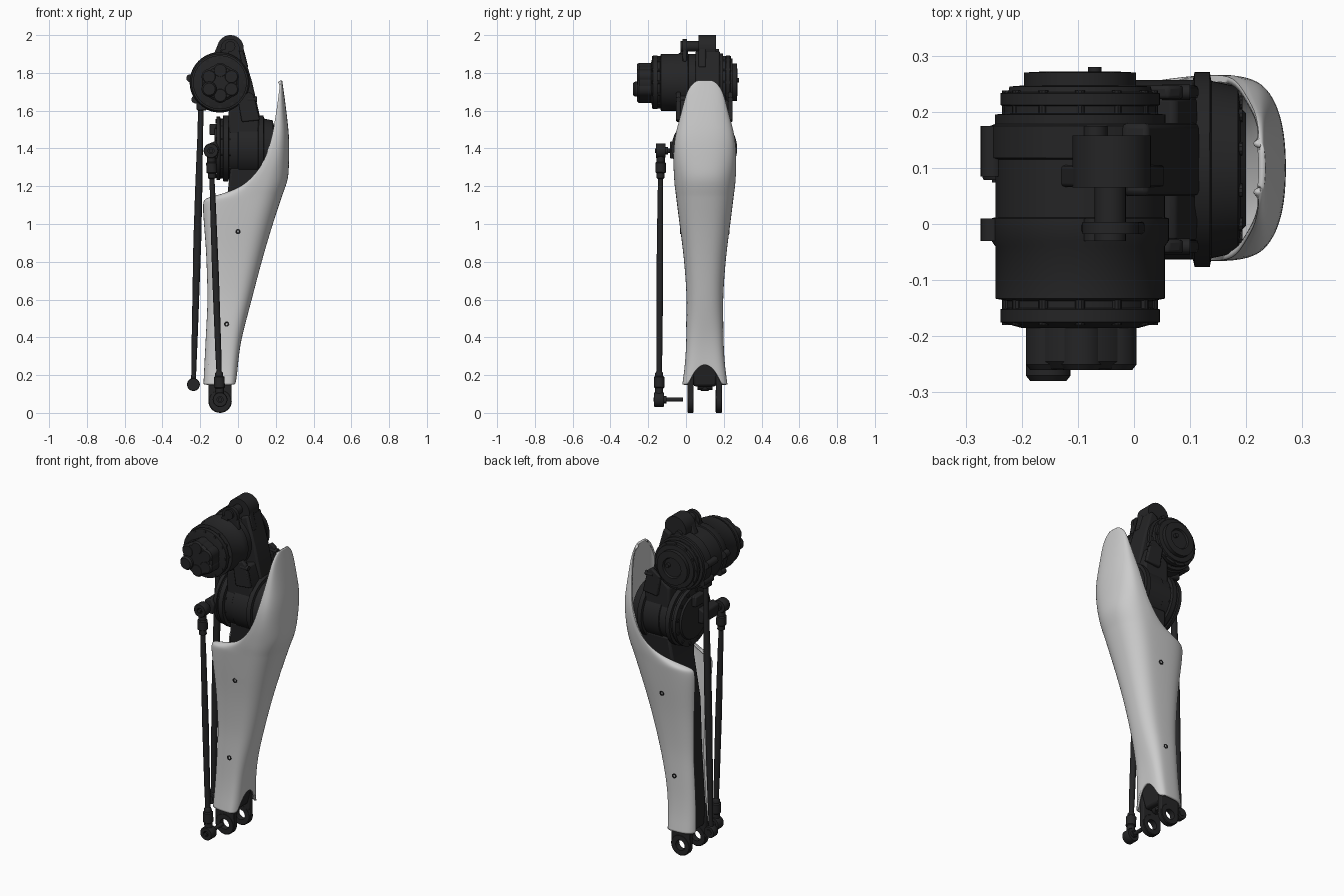
import bpy, bmesh, math
from mathutils import Vector

if "Cube" in bpy.data.objects:
    bpy.data.objects.remove(bpy.data.objects["Cube"])

dark = bpy.data.materials.new("dark_metal")
dark.diffuse_color = (0.018, 0.018, 0.019, 1)
dark.use_nodes = True
dark.node_tree.nodes["Principled BSDF"].inputs["Base Color"].default_value = dark.diffuse_color


def finish(name, bm, mat=dark, bevel=0, recalc=True, angle=35):
    if recalc:
        bmesh.ops.recalc_face_normals(bm, faces=bm.faces)
    me = bpy.data.meshes.new(name)
    bm.to_mesh(me)
    bm.free()
    ob = bpy.data.objects.new(name, me)
    bpy.context.collection.objects.link(ob)
    if mat:
        me.materials.append(mat)
    if bevel:
        m = ob.modifiers.new("bevel", 'BEVEL')
        m.width, m.segments = bevel, 2
    bpy.ops.object.select_all(action='DESELECT')
    bpy.context.view_layer.objects.active = ob
    ob.select_set(True)
    bpy.ops.object.shade_smooth_by_angle(angle=math.radians(angle))
    return ob


def lathe(name, origin, axis, profile, n=40, tube=False):
    """Turned part: profile is (distance along axis, radius)."""
    q = Vector(axis).to_track_quat('Z', 'Y')
    bm = bmesh.new()
    rings = [[bm.verts.new(Vector(origin) + q @ Vector((r * math.cos(k * math.tau / n), r * math.sin(k * math.tau / n), t)))
              for k in range(n)] for t, r in profile]
    pairs = list(zip(rings, rings[1:] + rings[:1])) if tube else list(zip(rings, rings[1:]))
    for a, b in pairs:
        for k in range(n):
            j = (k + 1) % n
            bm.faces.new((a[k], a[j], b[j], b[k]))
    if not tube:
        bm.faces.new(rings[0])
        bm.faces.new(rings[-1])
    return finish(name, bm)


def rod(name, p, q, r, n=20):
    d = Vector(q) - Vector(p)
    return lathe(name, p, d, [(0, r), (d.length, r)], n)


def eye(name, c, ro, ri, w):
    return lathe(name, c, (0, 1, 0), [(-w, ri), (-w, ro * .93), (-w * .8, ro), (w * .8, ro), (w, ro * .93), (w, ri)], 28, True)


def prism(name, pts, y0, y1, bevel=0.006):
    """Outline in x,z pushed along y."""
    bm = bmesh.new()
    a = [bm.verts.new((x, y0, z)) for x, z in pts]
    b = [bm.verts.new((x, y1, z)) for x, z in pts]
    bm.faces.new(a)
    bm.faces.new(b)
    for k in range(len(a)):
        j = (k + 1) % len(a)
        bm.faces.new((a[k], a[j], b[j], b[k]))
    return finish(name, bm, bevel=bevel)


def box(name, x0, x1, y0, y1, z0, z1, bevel=0.005):
    return prism(name, [(x0, z0), (x1, z0), (x1, z1), (x0, z1)], y0, y1, bevel)


def lerp(tab, z):
    for (a, u), (b, v) in zip(tab, tab[1:]):
        if z <= b:
            return u + (v - u) * max(0, (z - a) / (b - a))
    return tab[-1][1]


CY = 0.1
# Shell profiles by height: rear edge, front edge, half width, corner depth
L = [(.15, -.183), (.35, -.173), (.6, -.16), (.85, -.168), (1.1, -.188), (1.135, -.178), (1.15, -.12),
     (1.17, -.05), (1.2, .02), (1.25, .08), (1.33, .14), (1.45, .178), (1.6, .205), (1.76, .224)]
R = [(.15, .0), (.3, .012), (.45, .035), (.8, .125), (1, .185), (1.15, .235), (1.24, .269), (1.45, .273), (1.6, .257), (1.76, .234)]
W = [(.15, .12), (.3, .1), (.6, .096), (.8, .108), (1, .135), (1.2, .16), (1.3, .168), (1.45, .163), (1.6, .122), (1.7, .098), (1.74, .072), (1.76, .04)]
D = [(.15, .05), (.5, .08), (1.2, .15), (1.76, .15)]


def shell():
    bm = bmesh.new()
    rows = []
    for z in (.15, .19, .25, .35, .48, .6, .72, .85, .98, 1.06, 1.11, 1.135, 1.15, 1.17, 1.2, 1.25, 1.33, 1.45, 1.55, 1.65, 1.71, 1.745, 1.76):
        l, r, w = lerp(L, z), lerp(R, z), lerp(W, z)
        d = min(lerp(D, z), .8 * (r - l))
        # rear corners curl inward below the opening
        curl = .45 * max(0, min(1, (.1 - l) / .27)) * (z < 1.3)
        half = [(l + (r - d - l) * f, w * (1 - curl * c)) for f, c in ((0, 1), (.03, .68), (.16, .32), (.38, .1), (.7, .02))]
        for a in range(7):
            t = a / 6 * math.pi / 2
            half.append((r - d + d * math.sin(t) ** .85, w * max(0, math.cos(t)) ** .85))
        pts = [(x, -y) for x, y in half] + [(x, y) for x, y in half[-2::-1]]
        row = []
        for k, (x, y) in enumerate(pts):
            # arched cut-out at the front of the ankle
            arch = .11 * max(0, 1 - (y / .09) ** 2) if 5 <= k <= len(pts) - 6 else 0
            row.append(bm.verts.new((x, CY + y, z + arch * max(0, 1 - (z - .15) / .35))))
        rows.append(row)
    for a, b in zip(rows, rows[1:]):
        for k in range(len(a) - 1):
            bm.faces.new((a[k], a[k + 1], b[k + 1], b[k]))
    ob = finish("shin_shell", bm, None, recalc=False, angle=60)
    s = ob.modifiers.new("smooth", 'SUBSURF')
    s.levels = s.render_levels = 2
    t = ob.modifiers.new("thickness", 'SOLIDIFY')
    t.thickness, t.offset = .012, -1


shell()

# Shell screws on both sides
for x, z in ((0, .96), (-.06, .47)):
    for s in (-1, 1):
        y = CY + s * (lerp(W, z) - .006)
        lathe("shell_screw", (x, y, z), (0, s, 0), [(0, .014), (.008, .014), (.008, .008), (.004, .006)], 16)

# Inner shin bone: loft of rectangles
bm = bmesh.new()
prev = None
for z, x0, x1, w in ((.14, -.15, -.045, .06), (.25, -.155, -.02, .07), (.6, -.14, .03, .06), (.9, -.13, .1, .06), (1.12, -.06, .16, .1), (1.3, -.04, .18, .12)):
    ring = [bm.verts.new((x, CY + y, z)) for x, y in ((x0, -w), (x1, -w), (x1, w), (x0, w))]
    if prev:
        for k in range(4):
            bm.faces.new((prev[k], prev[(k + 1) % 4], ring[(k + 1) % 4], ring[k]))
    else:
        bm.faces.new(ring)
    prev = ring
bm.faces.new(prev)
finish("shin_bone", bm, bevel=.012)

# Ankle fork
for y in (.024, .174):
    eye("ankle_fork_eye", (-.095, y, .062), .062, .03, .017)
    box("ankle_fork_arm", -.157, -.034, y - .016, y + .016, .1, .26)
    for x in (-.157, -.062):
        box("ankle_fork_cheek", x, x + .028, y - .016, y + .016, .06, .11)
rod("ankle_stop", (-.1, CY, .12), (-.1, CY, .2), .025)
rod("ankle_cross_pin", (-.1, .06, .15), (-.1, .14, .15), .03)

# Upper motor, turned about y
M = (-.096, 0, 1.75)
lathe("hip_motor", M, (0, 1, 0), [(-.185, .105), (-.175, .142), (-.152, .142), (-.15, .13), (-.137, .13), (-.133, .151), (-.04, .151), (-.03, .158),
      (.01, .158), (.012, .151), (.115, .151), (.118, .16), (.175, .16), (.178, .152), (.195, .152), (.197, .135), (.21, .135),
      (.212, .142), (.233, .142), (.235, .128), (.245, .126), (.247, .1), (.27, .1), (.272, .06), (.262, .055), (.262, .02)], 64)
rod("hip_sensor", (-.07, .255, 1.76), (-.07, .28, 1.76), .012)
# Fluted end cap
lathe("hip_cap_hub", (-.094, -.17, 1.747), (0, -1, 0), [(0, .097), (.075, .097), (.088, .085)], 40)
for k in range(6):
    a = k * math.tau / 6 + math.pi / 6
    depth = .11 if math.cos(a) < -.5 and math.sin(a) < 0 else .09
    lathe("hip_cap_lobe", (-.094 + .068 * math.cos(a), -.17, 1.747 + .066 * math.sin(a)), (0, -1, 0),
          [(0, .04), (depth - .01, .04), (depth, .032)], 24)
# Flange bolts and lugs
for k in range(12):
    a = k * math.tau / 12
    x, z = M[0] + .13 * math.cos(a), M[2] + .13 * math.sin(a)
    rod("hip_flange_bolt", (x, -.18, z), (x, .238, z), .009, 10)
for a in (172, 215, 325, 80):
    a = math.radians(a)
    x, z = M[0] + .158 * math.cos(a), M[2] + .158 * math.sin(a)
    rod("hip_lug_front", (x, -.03, z), (x, .01, z), .021)
    rod("hip_lug_back", (x, .085, z), (x, .175, z), .021)

# Top hanger
rod("hanger_boss", (-.04, .065, 1.93), (-.04, .158, 1.93), .07, 40)
prism("hanger_web", [(-.15, 1.85), (-.1, 1.965), (.02, 1.965), (.055, 1.83)], .066, .105)
rod("hanger_pin", (-.042, -.03, 1.94), (-.042, .07, 1.94), .028)
rod("hanger_plate", (-.042, -.018, 1.93), (-.042, .004, 1.93), .05)
prism("hanger_plate_foot", [(-.1, 1.86), (-.09, 1.93), (.005, 1.93), (.02, 1.86)], -.018, .004)

# Thigh bracket between the motors
prism("thigh_plate", [(-.02, 1.9), (.025, 1.92), (.075, 1.75), (.116, 1.57), (.11, 1.42), (-.03, 1.42), (-.04, 1.65)], .05, .18, .01)
prism("thigh_housing", [(.0, 1.64), (.075, 1.66), (.112, 1.55), (.112, 1.4), (-.05, 1.4), (-.05, 1.6)], -.035, .23, .012)
for y in (-.04, .235):
    prism("thigh_rib", [(.0, 1.66), (.06, 1.7), (.085, 1.68), (.116, 1.55), (.02, 1.54)], y - .012, y + .012)
    rod("thigh_bolt", (.05, y, 1.66), (.1, y, 1.66), .014, 12)

# Knee motor, turned about x
K = (0, CY - .003, 1.4)
lathe("knee_motor", K, (1, 0, 0), [(-.125, .06), (-.125, .125), (-.115, .13), (-.115, .168), (-.095, .168), (-.093, .158), (-.08, .158), (-.078, .174), (-.05, .174),
      (-.048, .156), (.0, .156), (.003, .16), (.105, .16), (.108, .174), (.135, .174), (.138, .158), (.185, .148), (.19, .11), (.2, .1), (.2, .04), (.19, .03)], 64)
for k in range(12):
    a = k * math.tau / 12 + .2
    y, z = K[1] + .15 * math.cos(a), K[2] + .15 * math.sin(a)
    rod("knee_flange_bolt", (-.12, y, z), (-.04, y, z), .01, 10)
for k in range(10):
    a = k * math.tau / 10
    y, z = K[1] + .12 * math.cos(a), K[2] + .12 * math.sin(a)
    rod("knee_cover_bolt", (.17, y, z), (.193, y, z), .012, 10)
box("knee_connector", -.15, -.07, .03, .12, 1.47, 1.53)
prism("knee_crank", [(-.165, 1.42), (-.12, 1.44), (-.1, 1.4), (-.11, 1.345), (-.155, 1.35)], -.085, .06, .008)

# Ankle push rod with ball-joint ends
A, B = Vector((-.143, -.134, 1.388)), Vector((-.095, -.143, .07))
d = A - B
n = d.length
lathe("push_rod", B, d, [(.03, .022), (.06, .022), (.065, .028), (.12, .028), (.125, .021), (.14, .021), (.15, .014), (.25, .016), (n / 2, .018),
      (n - .25, .015), (n - .15, .013), (n - .145, .021), (n - .12, .021), (n - .115, .028), (n - .065, .028), (n - .06, .022), (n - .03, .022)], 24)
for c, yend in ((A, -.06), (B, -.015)):
    eye("push_rod_eye", c, .039, .016, .026)
    rod("push_rod_pin", c - Vector((0, .03, 0)), (c.x, yend, c.z), .011)
    rod("push_rod_collar", c + Vector((0, .022, 0)), c + Vector((0, .04, 0)), .019)

# Rear link rod
A, B = Vector((-.195, .095, 1.66)), Vector((-.236, .1, .15))
d = A - B
n = d.length
lathe("rear_link", B, d, [(.02, .013), (.06, .013), (.25, .016), (n * .5, .021), (n * .7, .019), (n - .2, .015), (n, .015)], 24)
eye("rear_link_eye", B, .034, .016, .022)
rod("rear_link_bush", B - Vector((0, .026, 0)), B + Vector((0, .026, 0)), .017)
box("rear_link_clevis", -.22, -.165, .06, .13, 1.6, 1.7, .01)
